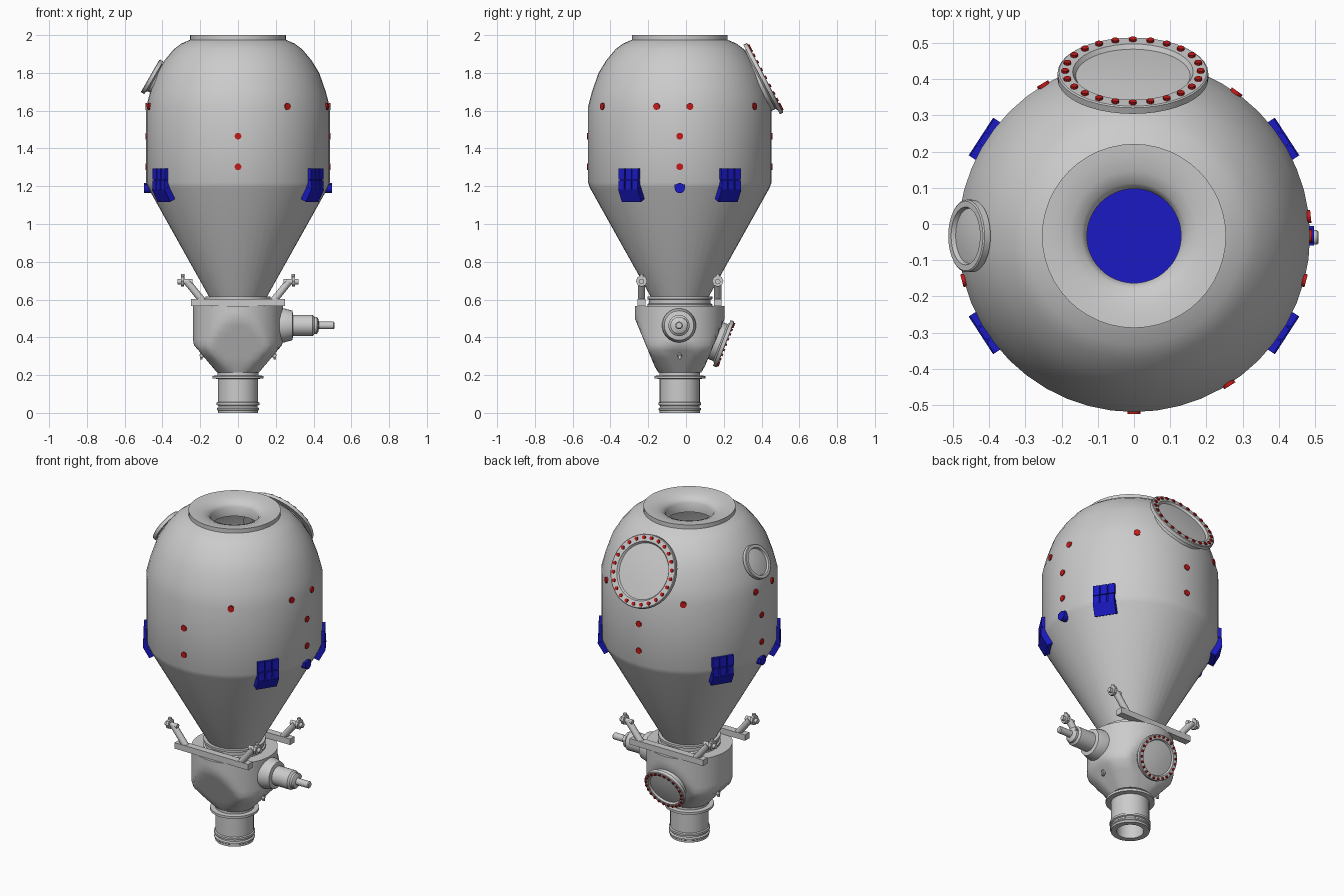
import bpy, bmesh
from math import sin, cos, pi, radians
from mathutils import Matrix, Vector

if "Cube" in bpy.data.objects:
    bpy.data.objects.remove(bpy.data.objects["Cube"])

CY = -0.033  # vessel axis offset in y


def material(name, col):
    m = bpy.data.materials.new(name)
    m.diffuse_color = col
    m.use_nodes = True
    m.node_tree.nodes["Principled BSDF"].inputs["Base Color"].default_value = m.diffuse_color
    return m


RED = material("red_paint", (0.55, 0.01, 0.01, 1))
BLUE = material("blue_paint", (0.01, 0.01, 0.55, 1))


def finish(name, bm, mat=None, angle=35):
    bmesh.ops.recalc_face_normals(bm, faces=bm.faces)
    me = bpy.data.meshes.new(name)
    bm.to_mesh(me)
    bm.free()
    for p in me.polygons:
        p.use_smooth = True
    me.set_sharp_from_angle(angle=radians(angle))
    ob = bpy.data.objects.new(name, me)
    bpy.context.collection.objects.link(ob)
    if mat:
        me.materials.append(mat)
    return ob


def aim(pos, direction):
    q = Vector(direction).to_track_quat('Z', 'Y')
    return Matrix.Translation(pos) @ q.to_matrix().to_4x4()


def skin(bm, rings):
    for a, b in zip(rings, rings[1:]):
        n = max(len(a), len(b))
        for i in range(n):
            j = (i + 1) % n
            if len(a) == 1:
                bm.faces.new((a[0], b[i], b[j]))
            elif len(b) == 1:
                bm.faces.new((a[i], b[0], a[j]))
            else:
                bm.faces.new((a[i], a[j], b[j], b[i]))


def lathe(bm, profile, mtx, n=40):
    rings = []
    for r, z in profile:
        k = n if r > 0 else 1
        rings.append([bm.verts.new(mtx @ Vector((r * cos(2 * pi * i / k), r * sin(2 * pi * i / k), z)))
                      for i in range(k)])
    skin(bm, rings)


def rod(bm, a, b, r, n=16):
    a, b = Vector(a), Vector(b)
    h = (b - a).length
    lathe(bm, [(0, 0), (r, 0), (r, h), (0, h)], aim(a, b - a), n)


def box(bm, mtx, center, size, rot=Matrix()):
    m = mtx @ Matrix.Translation(center) @ rot @ Matrix.Diagonal((*size, 1))
    bmesh.ops.create_cube(bm, size=1, matrix=m)


AXIS = Matrix.Translation((0, CY, 0))

# Vessel shell with dished mouth
bm = bmesh.new()
lathe(bm, [(0.13, 1.90), (0.13, 1.955), (0.145, 1.975), (0.18, 1.99), (0.225, 1.998), (0.254, 2.0),
           (0.254, 1.975), (0.30, 1.955), (0.34, 1.925), (0.39, 1.865), (0.43, 1.80), (0.465, 1.70),
           (0.486, 1.62), (0.486, 1.22), (0.475, 1.19), (0.145, 0.60)], AXIS, 48)
finish("vessel_shell", bm, angle=50)

# Blue inner closing disc seen through the mouth
bm = bmesh.new()
lathe(bm, [(0, 0.66), (0.165, 0.66), (0.165, 0.65), (0, 0.65)], AXIS)
finish("inner_disc", bm, BLUE)

# Collar between vessel and hopper
bm = bmesh.new()
lathe(bm, [(0, 0.56), (0.172, 0.56), (0.172, 0.575), (0.163, 0.58), (0.163, 0.60),
           (0.172, 0.602), (0.172, 0.615), (0.14, 0.615)], AXIS)
finish("collar", bm)

# Hopper housing: round drum pinched into flat sloping sides
bm = bmesh.new()
rings, N = [], 64


def ramp(z, z0, a, z1, b):
    t = min(1, max(0, (z - z0) / (z1 - z0)))
    return a + (b - a) * t


for z in (0.565, 0.53, 0.495, 0.46, 0.42, 0.39, 0.36, 0.33, 0.29, 0.25, 0.215):
    dy, dx = ramp(z, 0.21, 0.118, 0.50, 0.238), ramp(z, 0.21, 0.108, 0.365, 0.238)
    rr = ramp(z, 0.21, 0.11, 0.34, 0.238)
    ring = []
    for i in range(N):
        a = 2 * pi * (i + 0.5) / N
        r = min(rr, dy / abs(sin(a)), dx / abs(cos(a)))
        ring.append(bm.verts.new((r * cos(a), CY + r * sin(a), z)))
    rings.append(ring)
skin(bm, rings)
bm.faces.new(rings[0])
bm.faces.new(rings[-1])
finish("hopper_housing", bm)

# Outlet pipe with flange and beads
bm = bmesh.new()
lathe(bm, [(0, 0.12), (0.075, 0.12), (0.075, 0.0), (0.107, 0.0), (0.107, 0.012), (0.112, 0.016),
           (0.112, 0.024), (0.104, 0.03), (0.104, 0.038), (0.113, 0.042), (0.113, 0.054), (0.106, 0.058),
           (0.106, 0.18), (0.135, 0.182), (0.135, 0.196), (0.108, 0.198), (0.108, 0.23), (0, 0.23)], AXIS)
finish("outlet_pipe", bm)


# Manholes and small port: flanged covers with recessed faces
def hatch(name, pos, normal, r, neck, depth, bolts):
    m = aim(pos, normal)
    b = bmesh.new()
    lathe(b, [(neck, -depth), (neck, -0.03), (neck + 0.01, -0.022), (r, -0.022), (r, -0.003), (r - 0.004, 0),
              (r * 0.80, 0), (r * 0.76, -0.012), (r * 0.4, -0.006), (0, -0.004)], m)
    finish(name, b)
    if bolts:
        b = bmesh.new()
        for i in range(bolts):
            a = 2 * pi * i / bolts
            p = Vector((r * 0.9 * cos(a), r * 0.9 * sin(a), -0.004))
            rod(b, m @ p, m @ (p + Vector((0, 0, 0.011))), r * 0.045 + 0.001, 10)
        finish(name + "_bolts", b, RED)


hatch("upper_manhole", (-0.003, 0.42, 1.775), (0, 0.886, 0.464), 0.208, 0.172, 0.12, 24)
hatch("side_port", (-0.465, CY, 1.785), (-0.87, 0, 0.5), 0.10, 0.078, 0.10, 0)
hatch("lower_manhole", (0, 0.21, 0.362), (0, 0.93, -0.36), 0.13, 0.105, 0.10, 24)

# Red sensor studs around the vessel
spots = [(a, z) for a in (0, 90, 180, 270) for z in (1.465, 1.303)]
spots += [(a, 1.622) for a in (-57.4, -14.6, 6.3, 54.5, 121, 173.7, 194.6)]
bm = bmesh.new()
for a, z in spots:
    d = Vector((cos(radians(a)), sin(radians(a)), 0))
    c = Vector((0, CY, z))
    rod(bm, c + d * 0.47, c + d * 0.491, 0.018, 14)
finish("sensor_studs", bm, RED)

# Blue mounting brackets on the shoulder
for k, a in enumerate((33, 147, 213, 327)):
    m = AXIS @ Matrix.Rotation(radians(a), 4, 'Z')
    bm = bmesh.new()
    for t in (-0.043, 0, 0.043):
        box(bm, m, (0.484, t, 1.265), (0.032, 0.038, 0.06))
        box(bm, m, (0.484, t, 1.205), (0.036, 0.034, 0.05))
    box(bm, m, (0.482, 0, 1.235), (0.018, 0.118, 0.12))
    box(bm, m, (0.464, 0, 1.162), (0.05, 0.124, 0.075), Matrix.Rotation(radians(29), 4, 'Y'))
    finish("mount_bracket_%d" % (k + 1), bm, BLUE)

# Blue side nubs under the sensor columns
bm = bmesh.new()
for s in (-1, 1):
    rod(bm, (s * 0.45, CY, 1.19), (s * 0.497, CY, 1.19), 0.027, 16)
    box(bm, AXIS, (s * 0.475, 0, 1.2), (0.044, 0.054, 0.018))
finish("side_nubs", bm, BLUE)

# Support rails with slanted clamp posts
for y, side in ((-0.235, "front"), (0.168, "back")):
    bm = bmesh.new()
    box(bm, Matrix(), (0, y, 0.584), (0.495, 0.042, 0.036))
    finish(side + "_rail", bm)
    bm = bmesh.new()
    for s in (-1, 1):
        rod(bm, (s * 0.185, y, 0.59), (s * 0.27, y, 0.695), 0.019)
        rod(bm, (s * 0.24, y, 0.695), (s * 0.32, y, 0.695), 0.014)
        rod(bm, (s * 0.285, y, 0.698), (s * 0.302, y, 0.698), 0.03, 8)
        rod(bm, (s * 0.293, y, 0.70), (s * 0.293, y, 0.735), 0.01)
    finish(side + "_clamp_posts", bm)

# Side valve actuator with shaft
bm = bmesh.new()
lathe(bm, [(0, 0.18), (0.09, 0.18), (0.09, 0.245), (0.078, 0.288), (0.056, 0.292), (0.056, 0.395),
           (0.045, 0.405), (0.045, 0.418), (0.034, 0.425), (0.02, 0.428), (0.02, 0.505), (0.015, 0.51),
           (0, 0.51)], aim((0, CY - 0.004, 0.463), (1, 0, 0)), 32)
box(bm, Matrix(), (0.415, CY, 0.463), (0.018, 0.085, 0.03), Matrix.Rotation(radians(35), 4, 'X'))
finish("valve_actuator", bm)

# Small drain nipples on the lower hopper slopes
bm = bmesh.new()
for s in (-1, 1):
    rod(bm, (s * 0.15, CY, 0.33), (s * 0.20, CY, 0.297), 0.011, 12)
    box(bm, AXIS, (s * 0.195, 0, 0.30), (0.014, 0.01, 0.035))
finish("drain_nipples", bm)
